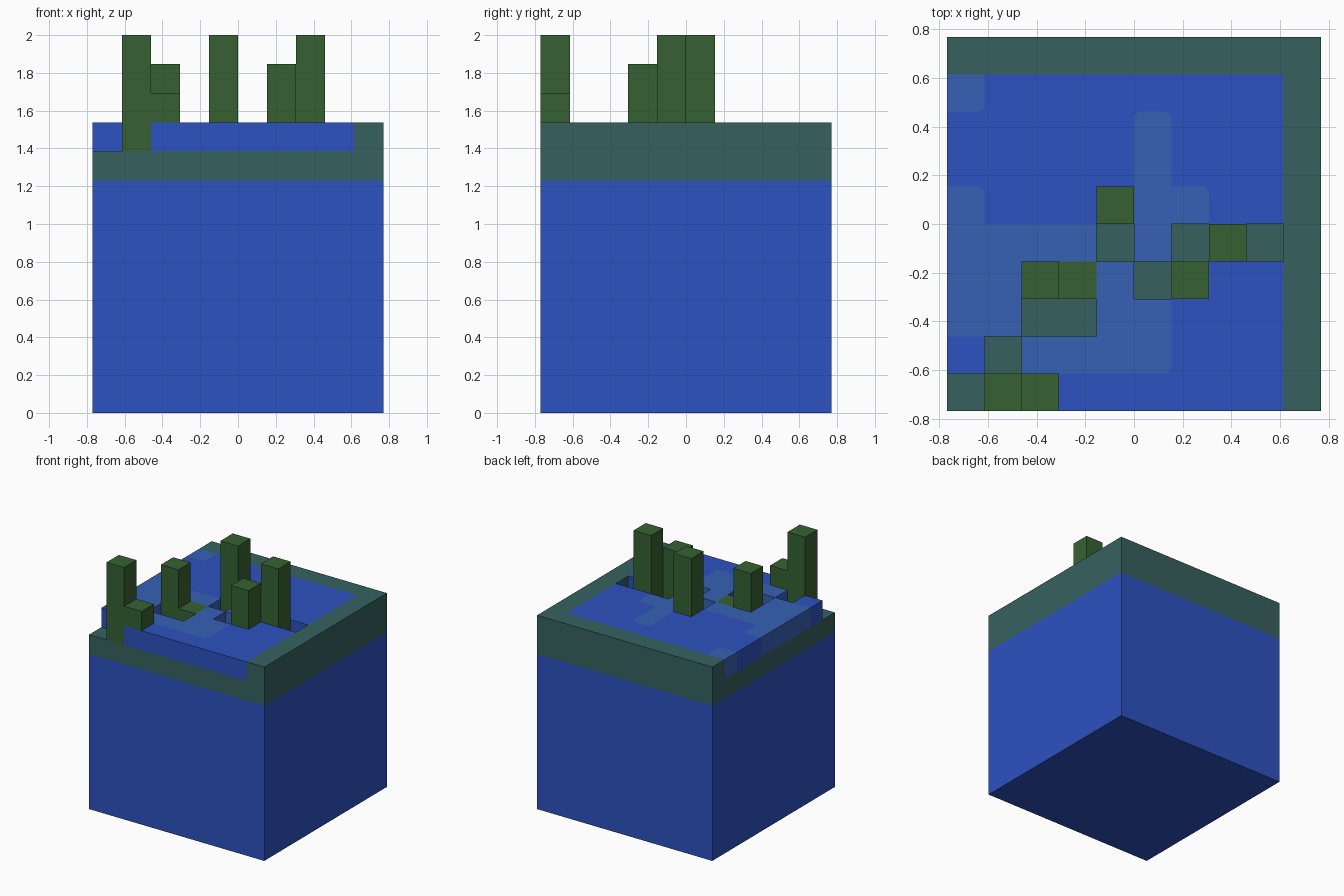
import bpy, bmesh, math
from mathutils import Vector

if "Cube" in bpy.data.objects:
    bpy.data.objects.remove(bpy.data.objects["Cube"])

U = 2 / 13          # edge of one block
N = 10              # blocks per side
ROUND = 0.027       # radius of the pale patch corners


def srgb(r, g, b):
    def lin(c):
        c /= 255
        return c / 12.92 if c <= 0.04045 else ((c + 0.055) / 1.055) ** 2.4
    return (lin(r), lin(g), lin(b), 1)


def material(name, rgb):
    m = bpy.data.materials.new(name)
    m.use_nodes = True
    m.diffuse_color = srgb(*rgb)
    bsdf = next(n for n in m.node_tree.nodes if n.type == 'BSDF_PRINCIPLED')
    bsdf.inputs["Base Color"].default_value = m.diffuse_color
    return m


BLUE = material("deep blue", (44, 82, 192))
PALE = material("pale blue", (54, 97, 182))
TEAL = material("teal", (54, 97, 96))
GREEN = material("leaf green", (54, 97, 50))


def finish(name, bm, mats):
    me = bpy.data.meshes.new(name)
    bm.to_mesh(me)
    bm.free()
    for m in mats:
        me.materials.append(m)
    ob = bpy.data.objects.new(name, me)
    bpy.context.collection.objects.link(ob)
    return ob


def block(name, lo, hi, mat):
    """Box between two corners given in block units."""
    bm = bmesh.new()
    bmesh.ops.create_cube(bm, size=1)
    for v in bm.verts:
        v.co = [(lo[k] + (v.co[k] + 0.5) * (hi[k] - lo[k])) * U for k in range(3)]
        v.co.x -= N / 2 * U
        v.co.y -= N / 2 * U
    return finish(name, bm, [mat])


# Solid ground: tall blue body with a teal layer over it
block("ground_body", (0, 0, 0), (N, N, 8), BLUE)
block("bank_layer", (0, 0, 8), (N, N, 9), TEAL)

# Surface layer, back row first: T bank, B deep, L pale, G plant, . hollow
PLAN = ["TTTTTTTTTT",
        "LBBBBBBBBT",
        "BBBBBLBBBT",
        "BBBBBLBBBT",
        "LBBBGLLBBT",
        "LLLL.L.G.T",
        "LLGGL.GBBT",
        "LL..LLBBBT",
        "B.LLLLBBBT",
        ".GBBBBBBBT"]


def cell(i, j):
    return PLAN[N - 1 - j][i] if 0 <= i < N and 0 <= j < N else "."


DIRS = [(1, 0), (0, 1), (-1, 0), (0, -1)]
SLOT = {"B": 0, "L": 1, "T": 2}
bm = bmesh.new()


def face(points, slot):
    f = bm.faces.new([bm.verts.new(p) for p in points])
    f.material_index = slot


for i in range(N):
    for j in range(N):
        kind = cell(i, j)
        if kind not in SLOT:
            continue
        mid = Vector(((i + 0.5 - N / 2) * U, (j + 0.5 - N / 2) * U, 10 * U))
        drop = Vector((0, 0, U))
        outline = []
        for k, (dx, dy) in enumerate(DIRS):
            ex, ey = DIRS[(k + 1) % 4]
            d, e = Vector((dx, dy, 0)), Vector((ex, ey, 0))
            corner = mid + (d + e) * U / 2
            # Exposed wall facing direction d
            if cell(i + dx, j + dy) == ".":
                start = corner - e * U
                face([start - drop, corner - drop, corner, start], SLOT[kind])
            # Round pale corners that stand out into the deep blue
            if kind == "L" and cell(i + dx, j + dy) == cell(i + ex, j + ey) == "B":
                centre = corner - (d + e) * ROUND
                arc = [centre + (d * math.cos(a) + e * math.sin(a)) * ROUND
                       for a in (s * math.pi / 8 for s in range(5))]
                for p, q in zip(arc, arc[1:]):
                    face([corner, q, p], SLOT["B"])
                outline += arc
            else:
                outline.append(corner)
        face(outline, SLOT[kind])

bmesh.ops.remove_doubles(bm, verts=bm.verts, dist=0.0005)
finish("surface_layer", bm, [BLUE, PALE, TEAL])

# Plants: column, row, bottom and top level
PLANTS = [("front_tall_plant", 1, 0, 9, 13),
          ("front_sprout", 2, 0, 10, 11),
          ("side_plant", 2, 3, 9, 12),
          ("flat_plant", 3, 3, 9, 10),
          ("middle_tall_plant", 4, 5, 9, 13),
          ("middle_short_plant", 6, 3, 9, 12),
          ("far_tall_plant", 7, 4, 9, 13)]
for name, i, j, z0, z1 in PLANTS:
    block(name, (i, j, z0), (i + 1, j + 1, z1), GREEN)
